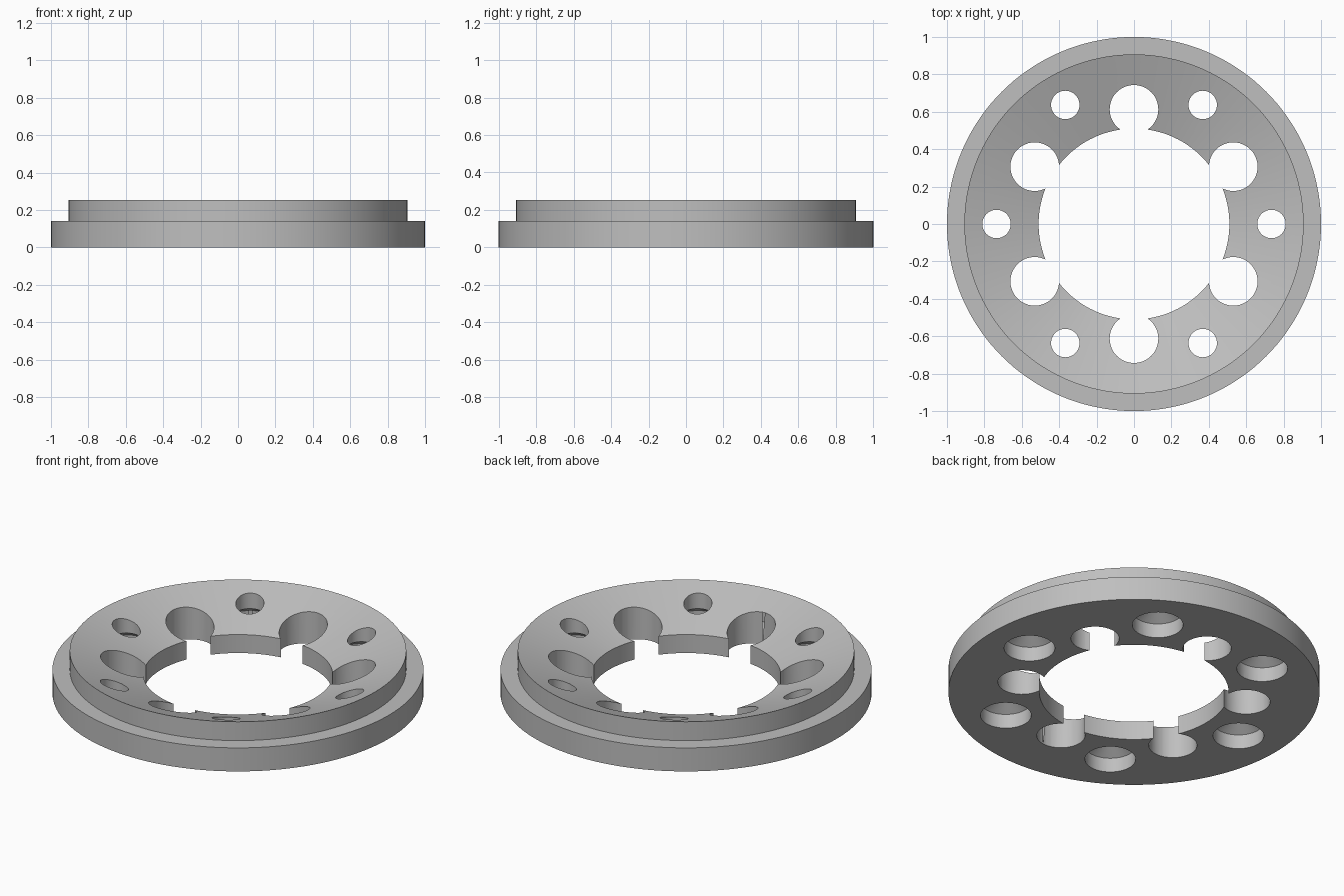
import bpy, bmesh, math

cube = bpy.data.objects.get("Cube")
if cube:
    bpy.data.objects.remove(cube, do_unlink=True)

grey = bpy.data.materials.new("plain grey")
grey.use_nodes = True
colour = (0.52, 0.52, 0.52, 1)
grey.diffuse_color = colour
grey.node_tree.nodes["Principled BSDF"].inputs["Base Color"].default_value = colour


def lathe(name, profile, segments, location=(0, 0, 0)):
    """Revolve a closed (radius, height) outline around z."""
    bm = bmesh.new()
    verts = [bm.verts.new((r, 0, z)) for r, z in profile]
    edges = [bm.edges.new((a, b)) for a, b in zip(verts, verts[1:] + verts[:1])]
    bmesh.ops.spin(bm, geom=verts + edges, cent=(0, 0, 0), axis=(0, 0, 1),
                   angle=math.tau, steps=segments, use_duplicate=False)
    bmesh.ops.remove_doubles(bm, verts=bm.verts, dist=1e-5)
    bmesh.ops.dissolve_degenerate(bm, edges=bm.edges, dist=1e-6)
    bmesh.ops.recalc_face_normals(bm, faces=bm.faces)
    mesh = bpy.data.meshes.new(name)
    bm.to_mesh(mesh)
    bm.free()
    mesh.materials.append(grey)
    obj = bpy.data.objects.new(name, mesh)
    obj.location = location
    bpy.context.collection.objects.link(obj)
    return obj


# Stepped ring with a dished top
ring = lathe("flanged_ring", [(0.51, 0), (1, 0), (1, 0.14), (0.907, 0.14),
                              (0.907, 0.252), (0.51, 0.11)], 144)

# Cutter outlines: open scallops, and bolt holes widened from below
scallop = [(0, -0.1), (0.13, -0.1), (0.13, 0.4), (0, 0.4)]
bolt_hole = [(0, -0.1), (0.137, -0.1), (0.137, 0.085), (0.076, 0.125),
             (0.076, 0.4), (0, 0.4)]

cutters = []
for i in range(12):
    angle = math.radians(30 * i)
    name, outline, radius = (("scallop_cutter", scallop, 0.613) if i % 2
                             else ("bolt_hole_cutter", bolt_hole, 0.735))
    place = (radius * math.cos(angle), radius * math.sin(angle), 0)
    cutter = lathe(name, outline, 48, place)
    cutter.hide_render = True
    cutters.append(cutter)
    cut = ring.modifiers.new("cut", 'BOOLEAN')
    cut.operation = 'DIFFERENCE'
    cut.solver = 'EXACT'
    cut.object = cutter

# Bake the cuts and discard the cutters
bpy.context.view_layer.update()
graph = bpy.context.evaluated_depsgraph_get()
finished = bpy.data.meshes.new_from_object(ring.evaluated_get(graph))
ring.modifiers.clear()
ring.data = finished
for cutter in cutters:
    bpy.data.objects.remove(cutter, do_unlink=True)

# Smooth curves, sharp rims
bpy.ops.object.select_all(action='DESELECT')
ring.select_set(True)
bpy.context.view_layer.objects.active = ring
bpy.ops.object.shade_smooth_by_angle(angle=math.radians(15))
